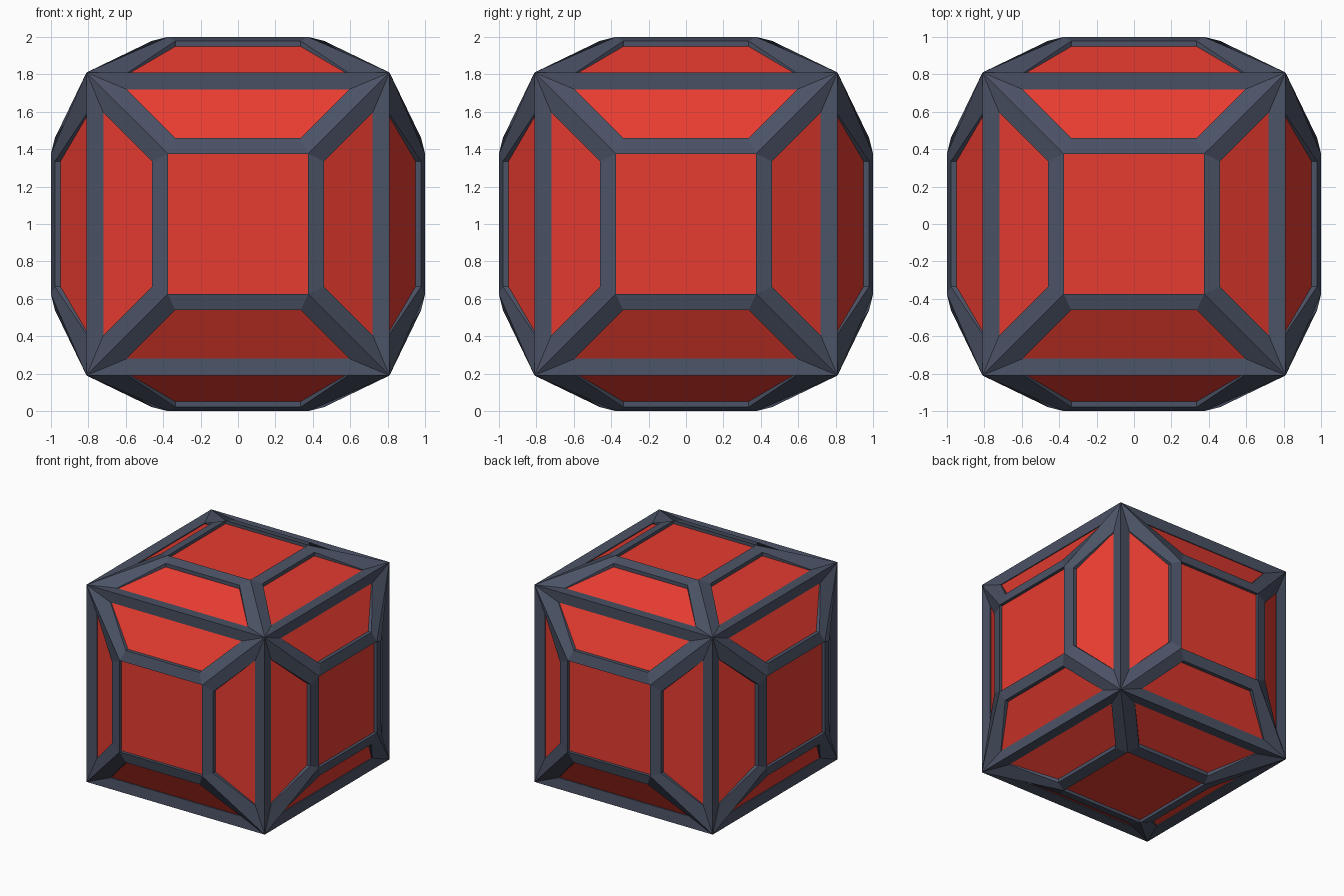
import bpy, bmesh
from math import radians
from mathutils import Matrix, Vector

if "Cube" in bpy.data.objects:
    bpy.data.objects.remove(bpy.data.objects["Cube"])


def material(name, colour):
    mat = bpy.data.materials.new(name)
    mat.diffuse_color = colour
    mat.use_nodes = True
    mat.node_tree.nodes["Principled BSDF"].inputs["Base Color"].default_value = mat.diffuse_color
    return mat


def loop(lower, upper):
    """Trapezoid on the -y side of the top face, mirrored in x."""
    flip = lambda p: (-p[0], p[1], p[2])
    return [lower, upper, flip(upper), flip(lower)]


def square(z, s=0.375):
    return [(s, -s, z), (s, s, z), (-s, s, z), (-s, -s, z)]


def ring(a, b):
    """Quads joining an outer loop to an inner one."""
    return [[a[i], a[(i + 1) % 4], b[(i + 1) % 4], b[i]] for i in range(4)]


def build(name, mat, slope_faces, top_faces):
    """Repeat the slope four times round each of the six cube sides."""
    bm = bmesh.new()
    sides = [Matrix.Rotation(radians(90 * i), 4, 'X') for i in range(4)]
    sides += [Matrix.Rotation(radians(a), 4, 'Y') for a in (90, -90)]
    for side in sides:
        for turn in range(4):
            rot = side @ Matrix.Rotation(radians(90 * turn), 4, 'Z')
            for face in slope_faces + (top_faces if turn == 0 else []):
                bm.faces.new([bm.verts.new(rot @ Vector(p)) for p in face])
    bmesh.ops.remove_doubles(bm, verts=bm.verts[:], dist=0.0005)
    bmesh.ops.translate(bm, verts=bm.verts[:], vec=(0, 0, 1))
    mesh = bpy.data.meshes.new(name)
    bm.to_mesh(mesh)
    bm.free()
    mesh.materials.append(mat)
    bpy.context.collection.objects.link(bpy.data.objects.new(name, mesh))


outer = loop((0.81, -0.81, 0.81), (0.375, -0.375, 1.0))
inner = loop((0.595, -0.72, 0.805), (0.335, -0.46, 0.979))
sunken = loop((0.595, -0.72, 0.797), (0.335, -0.46, 0.949))

# bars with their inner walls
build("frame_bars", material("slate", (0.07, 0.085, 0.13, 1)),
      ring(outer, inner) + ring(inner, sunken), ring(square(1.0), square(0.975)))
# sunken panels
build("panels", material("red", (0.8, 0.045, 0.03, 1)), [sunken], [square(0.975)])
